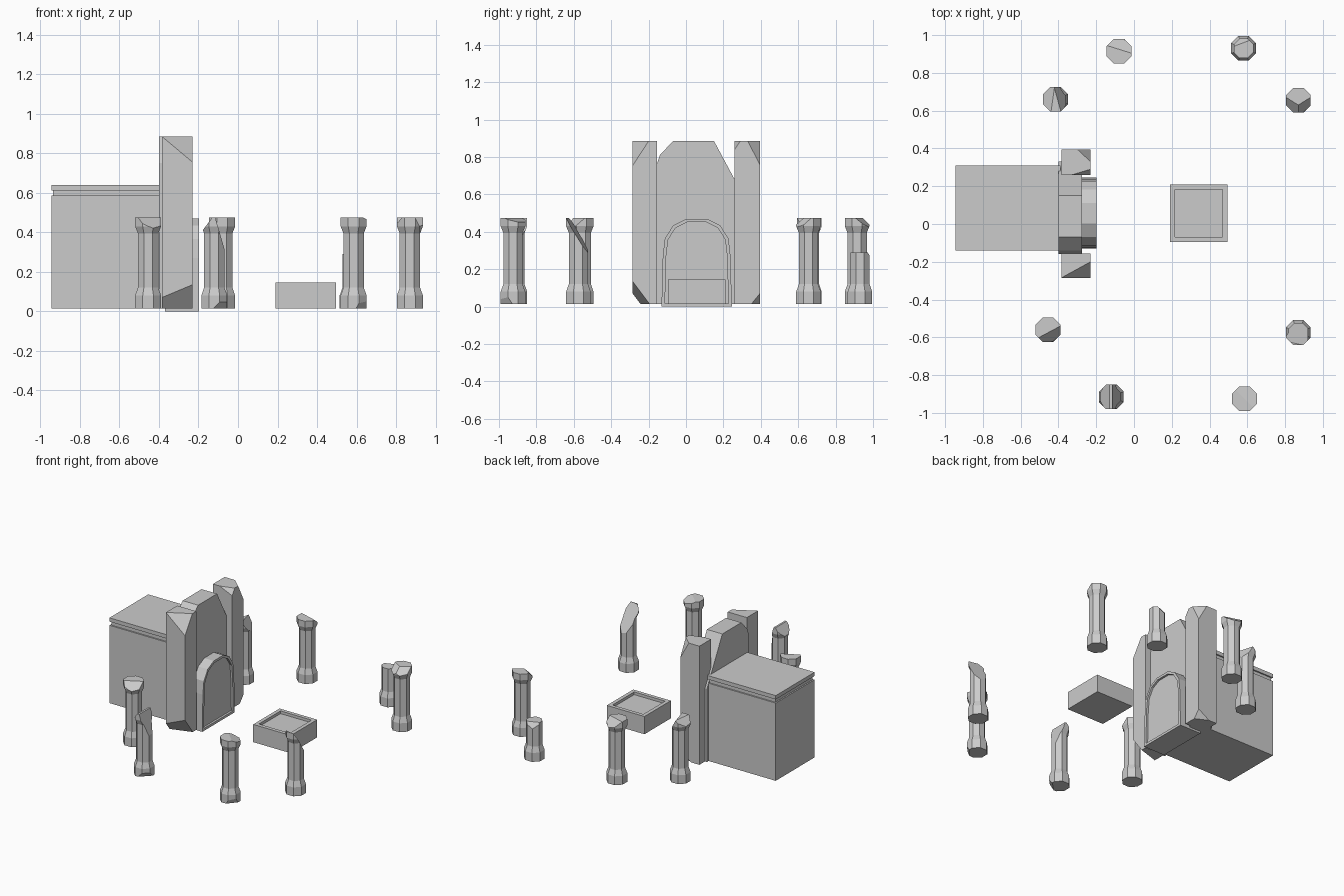
import bpy, bmesh, math
from mathutils import Vector

if "Cube" in bpy.data.objects:
    bpy.data.objects.remove(bpy.data.objects["Cube"])


def finish(name, bm):
    bmesh.ops.recalc_face_normals(bm, faces=bm.faces[:])
    me = bpy.data.meshes.new(name)
    bm.to_mesh(me)
    bm.free()
    ob = bpy.data.objects.new(name, me)
    bpy.context.collection.objects.link(ob)
    return ob


def prism(pts, vec):
    """Extrude a closed profile of 3D points along vec."""
    bm = bmesh.new()
    f = bm.faces.new([bm.verts.new(p) for p in pts])
    r = bmesh.ops.extrude_face_region(bm, geom=[f], use_keep_orig=True)
    bmesh.ops.translate(bm, vec=vec, verts=[v for v in r['geom'] if isinstance(v, bmesh.types.BMVert)])
    bmesh.ops.recalc_face_normals(bm, faces=bm.faces[:])
    return bm


def box(x0, x1, y0, y1, z0, z1):
    return prism([(x0, y0, z0), (x1, y0, z0), (x1, y1, z0), (x0, y1, z0)], (0, 0, z1 - z0))


def cut(bm, co, no):
    """Chip off everything on the normal side of a plane and cap the hole."""
    bmesh.ops.bisect_plane(bm, geom=bm.verts[:] + bm.edges[:] + bm.faces[:], dist=1e-5,
                           plane_co=co, plane_no=Vector(no).normalized(), clear_outer=True)
    bmesh.ops.holes_fill(bm, edges=[e for e in bm.edges if e.is_boundary], sides=0)


def chip(bm, a, b, c):
    """Cut through three points, removing the side away from the mesh centre."""
    a, b, c = Vector(a), Vector(b), Vector(c)
    n = (b - a).cross(c - a)
    mid = sum((v.co for v in bm.verts), Vector()) / len(bm.verts)
    cut(bm, a, n if n.dot(mid - a) < 0 else -n)


def recess(bm, axis, thickness, depth):
    """Sink a panel into the face pointing along axis."""
    axis = Vector(axis)
    f = max(bm.faces, key=lambda f: f.normal.dot(axis) * 10 + f.calc_center_median().dot(axis))
    bmesh.ops.inset_region(bm, faces=[f], thickness=thickness, use_even_offset=True)
    r = bmesh.ops.extrude_face_region(bm, geom=[f])
    bmesh.ops.delete(bm, geom=[f], context='FACES_ONLY') if f.is_valid else None
    bmesh.ops.translate(bm, vec=-axis * depth, verts=[v for v in r['geom'] if isinstance(v, bmesh.types.BMVert)])


# Chamber with grooved roof slab
finish("chamber", box(-0.945, -0.39, -0.14, 0.31, 0.015, 0.585))
finish("roof_groove", box(-0.935, -0.39, -0.13, 0.30, 0.585, 0.612))
finish("roof_slab", box(-0.945, -0.39, -0.14, 0.31, 0.612, 0.64))

# Broken central wall
wall = [(-0.16, 0.015), (0.33, 0.015), (0.33, 0.55), (0.15, 0.885),
        (-0.07, 0.885), (-0.14, 0.81), (-0.16, 0.75)]
finish("central_wall", prism([(-0.40, y, z) for y, z in wall], (0.125, 0, 0)))

# Chipped side pillars
bm = box(-0.385, -0.23, -0.285, -0.155, 0.015, 0.885)
chip(bm, (-0.385, -0.285, 0.885), (-0.23, -0.20, 0.885), (-0.23, -0.285, 0.755))
chip(bm, (-0.385, -0.285, 0.07), (-0.23, -0.285, 0.135), (-0.23, -0.195, 0.015))
finish("left_pillar", bm)
bm = box(-0.385, -0.23, 0.26, 0.395, 0.015, 0.885)
chip(bm, (-0.30, 0.395, 0.885), (-0.23, 0.33, 0.885), (-0.23, 0.395, 0.76))
chip(bm, (-0.23, 0.29, 0.885), (-0.23, 0.26, 0.84), (-0.33, 0.26, 0.885))
chip(bm, (-0.23, 0.35, 0.015), (-0.23, 0.395, 0.07), (-0.32, 0.395, 0.015))
finish("right_pillar", bm)

# Arched doorway with sunken panel
half = [(0.188, 0.0), (0.181, 0.27), (0.170, 0.365), (0.125, 0.435), (0.055, 0.47)]
arch = [(0.057 + y, z) for y, z in half] + [(0.057 - y, z) for y, z in reversed(half)]
bm = prism([(-0.37, y, z) for y, z in arch], (0.172, 0, 0))
recess(bm, (1, 0, 0), 0.018, 0.015)
finish("doorway", bm)

# Altar with hollow top
bm = box(0.19, 0.495, -0.095, 0.21, 0.015, 0.145)
recess(bm, (0, 0, 1), 0.027, 0.02)
finish("altar", bm)

# Ring of octagonal broken columns: position and list of (plane point offset, normal)
PROFILE = [(0.071, 0.015), (0.071, 0.08), (0.056, 0.12), (0.056, 0.395), (0.071, 0.43), (0.071, 0.475)]
COLUMNS = [
    (-0.455, -0.56, [((0, -0.015, 0.475), (0.47, -0.88, 1))]),
    (-0.12, -0.915, [((0.005, 0, 0.475), (0.96, 0, 0.28)), ((-0.01, 0, 0.475), (-0.8, 0, 0.6)),
                     ((0.03, -0.03, 0.015), (0.6, -0.6, -0.6))]),
    (0.585, -0.925, [((0, 0, 0.475), (0.25, 0.25, 1)), ((0.03, -0.045, 0.015), (0.7, -0.6, -0.4))]),
    (0.87, -0.575, [((0, -0.045, 0.45), (0.35, 1.6, 1))]),
    (0.87, 0.655, [((0, -0.025, 0.475), (-0.5, -0.8, 0.9)), ((0, -0.025, 0.475), (0.5, -0.8, 0.9))]),
    (0.58, 0.93, [((0, 0, 0.29), (0, 0, 1)), ((0, 0.03, 0.29), (-0.3, 0.8, 0.6))]),
    (-0.08, 0.915, [((0, 0.01, 0.475), (0.25, 0.8, 1))]),
    (-0.415, 0.66, [((0.01, 0, 0.475), (0.9, 0.25, 0.5)), ((-0.015, 0, 0.475), (-0.7, 0.1, 0.9))]),
]
for i, (x, y, cuts) in enumerate(COLUMNS):
    bm = bmesh.new()
    rings = [[bm.verts.new((r * math.cos(a), r * math.sin(a), z))
              for a in (math.pi / 8 + k * math.pi / 4 for k in range(8))] for r, z in PROFILE]
    for lo, hi in zip(rings, rings[1:]):
        for k in range(8):
            j = (k + 1) % 8
            bm.faces.new((lo[k], lo[j], hi[j], hi[k]))
    bm.faces.new(rings[0][::-1])
    bm.faces.new(rings[-1])
    for co, no in cuts:
        cut(bm, co, no)
    finish(f"broken_column_{i + 1}", bm).location = (x, y, 0)
